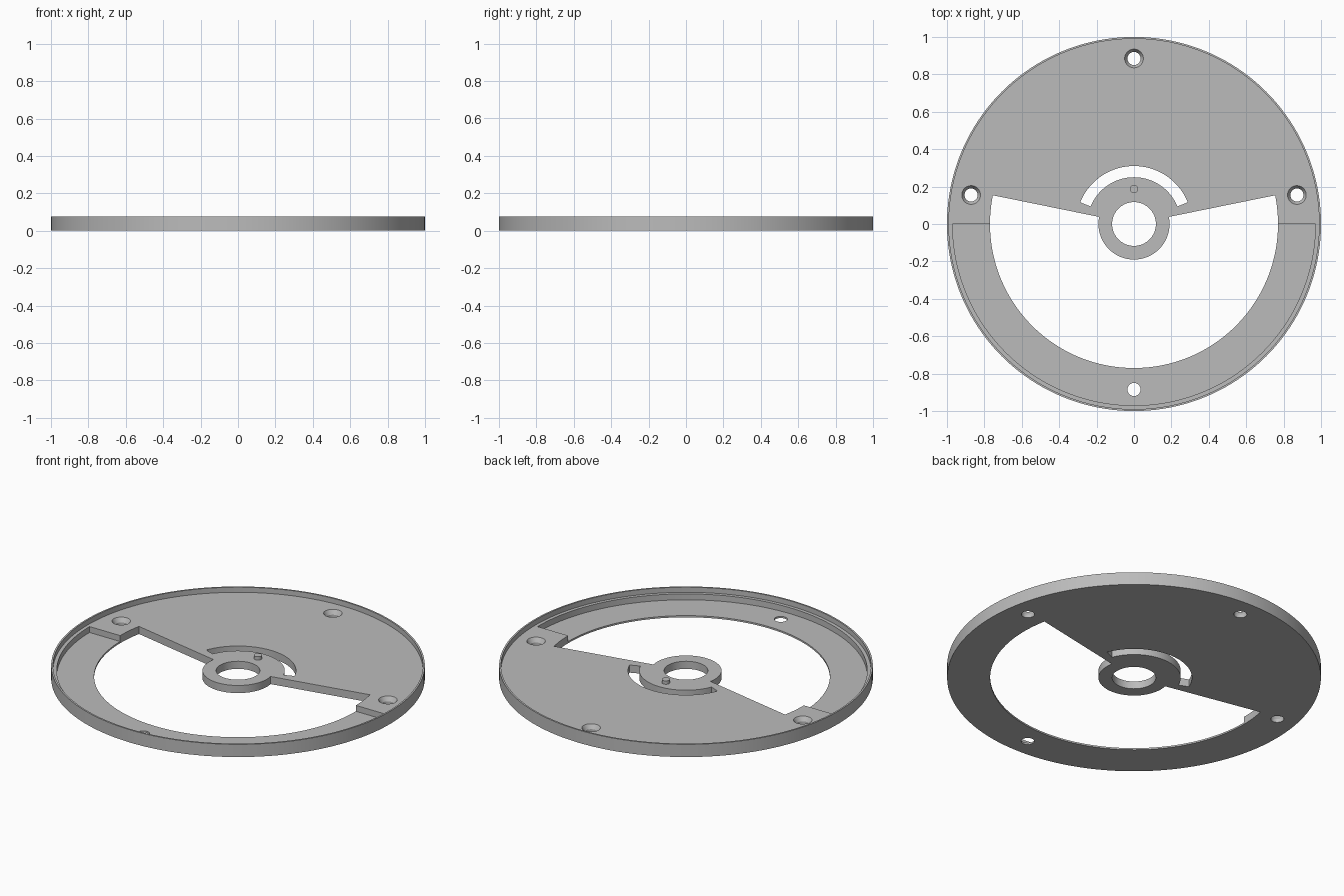
import bpy, bmesh, math

if "Cube" in bpy.data.objects:
    bpy.data.objects.remove(bpy.data.objects["Cube"])

PLATE_TOP, FLOOR_TOP, RIM_TOP = 0.045, 0.01, 0.075

grey = bpy.data.materials.new("plain grey")
grey.diffuse_color = (0.5, 0.5, 0.5, 1)
grey.use_nodes = True
grey.node_tree.nodes["Principled BSDF"].inputs["Base Color"].default_value = grey.diffuse_color


def new_object(name, bm):
    bmesh.ops.recalc_face_normals(bm, faces=bm.faces[:])
    mesh = bpy.data.meshes.new(name)
    bm.to_mesh(mesh)
    bm.free()
    mesh.materials.append(grey)
    obj = bpy.data.objects.new(name, mesh)
    bpy.context.collection.objects.link(obj)
    return obj


def cone(name, x, y, r_low, r_high, z0, z1, segments=40):
    """Upright cylinder or cone between two heights."""
    bm = bmesh.new()
    bmesh.ops.create_cone(bm, cap_ends=True, segments=segments,
                          radius1=r_low, radius2=r_high, depth=z1 - z0)
    bmesh.ops.translate(bm, verts=bm.verts[:], vec=(x, y, (z0 + z1) / 2))
    return new_object(name, bm)


def sector(name, r0, r1, a0, a1, z0, z1, steps=80):
    """Part of a flat ring between two angles in degrees."""
    angles = [math.radians(a0 + (a1 - a0) * i / steps) for i in range(steps + 1)]
    points = [(r1 * math.cos(a), r1 * math.sin(a)) for a in angles]
    points += [(r0 * math.cos(a), r0 * math.sin(a)) for a in reversed(angles)]
    bm = bmesh.new()
    face = bm.faces.new([bm.verts.new((x, y, z0)) for x, y in points])
    top = bmesh.ops.extrude_face_region(bm, geom=[face])["geom"]
    bmesh.ops.translate(bm, vec=(0, 0, z1 - z0),
                        verts=[v for v in top if isinstance(v, bmesh.types.BMVert)])
    return new_object(name, bm)


def cut(target, cutter):
    mod = target.modifiers.new("cut", 'BOOLEAN')
    mod.operation, mod.solver, mod.object = 'DIFFERENCE', 'EXACT', cutter
    bpy.context.view_layer.objects.active = target
    bpy.ops.object.modifier_apply(modifier=mod.name)
    bpy.data.objects.remove(cutter, do_unlink=True)


# Round base plate with a thin raised rim
plate = cone("base_plate", 0, 0, 1, 1, 0, RIM_TOP, 160)
cut(plate, cone("rim_recess", 0, 0, 0.99, 0.99, PLATE_TOP, 0.2, 160))

# Lowered front floor, leaving a narrow ledge inside the rim
cut(plate, sector("floor_recess", 0.5, 0.97, 180, 360, FLOOR_TOP, 0.2))

# Large window around the hub, curved slot and centre bore
cut(plate, sector("window", 0.19, 0.77, 168.5, 371.5, -0.1, 0.2, 100))
cut(plate, sector("curved_slot", 0.25, 0.31, 22, 158, -0.1, 0.2))
cut(plate, cone("bore", 0, 0, 0.117, 0.117, -0.1, 0.2, 64))

# Screw holes, countersunk on the raised part
for x, y in ((0, 0.885), (-0.871, 0.155), (0.871, 0.155), (0, -0.885)):
    cut(plate, cone("hole", x, y, 0.035, 0.035, -0.1, 0.2))
    if y > 0:
        cut(plate, cone("countersink", x, y, 0.035, 0.053, 0.02, 0.05))

# Small locating pin on the hub
pin = cone("locating_pin", 0, 0.187, 0.022, 0.022, 0.03, 0.065, 32)

# Smooth round walls with crisp edges
for obj in (plate, pin):
    bpy.ops.object.select_all(action='DESELECT')
    obj.select_set(True)
    bpy.context.view_layer.objects.active = obj
    bpy.ops.object.shade_smooth_by_angle(angle=math.radians(30))
